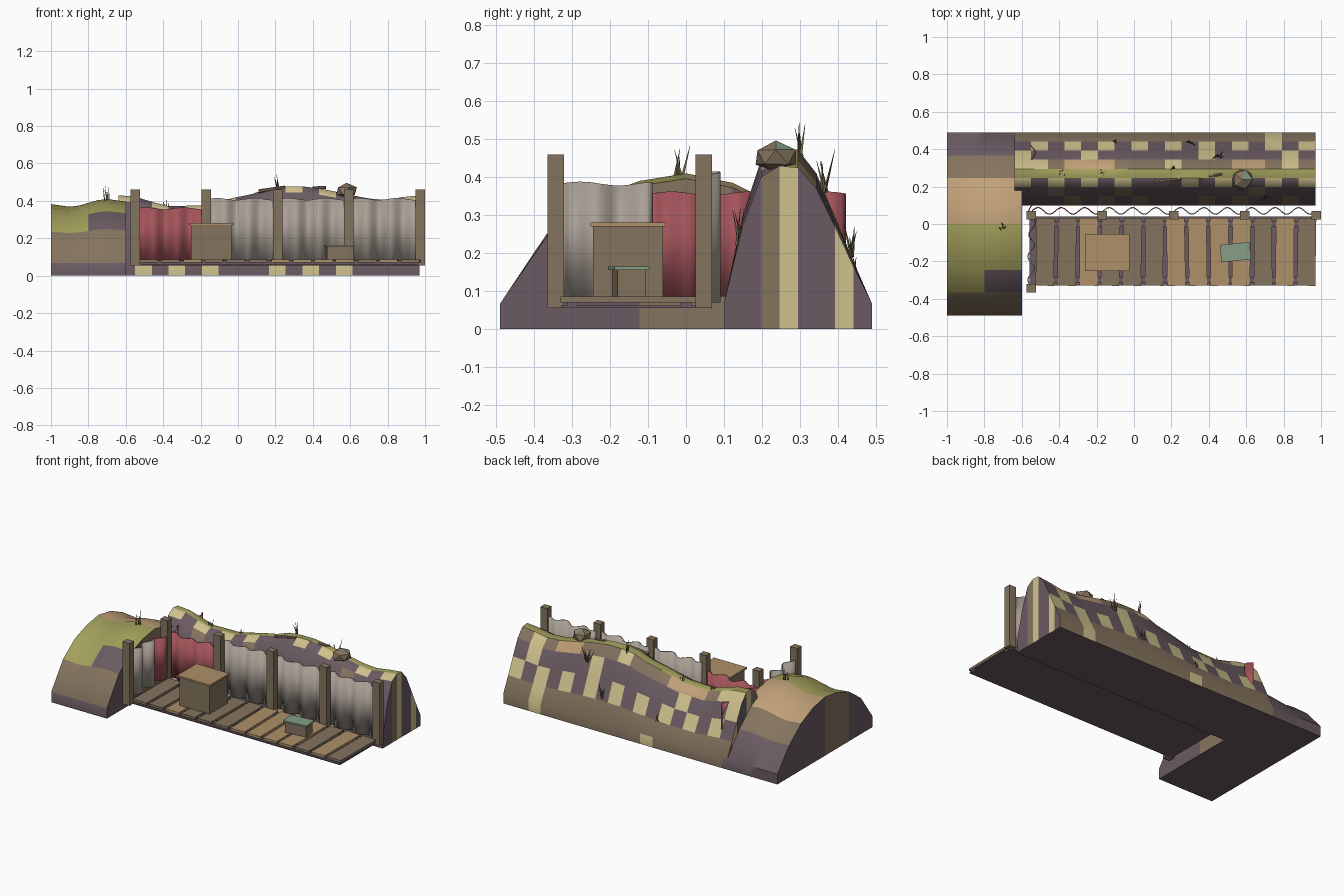
import bpy, bmesh, math, random
from mathutils import Vector

random.seed(4)
old = bpy.data.objects.get("Cube")
if old:
    bpy.data.objects.remove(old)


def colour(name, hexcode):
    rgb = [int(hexcode[i:i + 2], 16) / 255 for i in (0, 2, 4)]
    lin = [((c + 0.055) / 1.055) ** 2.4 for c in rgb] + [1]
    m = bpy.data.materials.new(name)
    m.use_nodes = True
    m.diffuse_color = lin
    m.node_tree.nodes["Principled BSDF"].inputs["Base Color"].default_value = lin
    return m


PURPLE = colour("dark purple earth", "6a5b62")
BROWN = colour("brown wood", "85745f")
CREAM = colour("cream earth", "cfc18d")
GREEN = colour("moss green", "a3a05c")
TAN = colour("tan earth", "c0a078")
RED = colour("red metal", "a4545a")
GREY = colour("grey metal", "a99f95")
TEAL = colour("pale teal", "869f86")
LIGHT = colour("light wood", "ae9069")
STRAW = colour("dry grass", "71664a")
EARTH = [PURPLE, BROWN, CREAM, GREEN, TAN]


def finish(bm, name, mats, smooth=None):
    bmesh.ops.recalc_face_normals(bm, faces=bm.faces)
    me = bpy.data.meshes.new(name)
    bm.to_mesh(me)
    bm.free()
    ob = bpy.data.objects.new(name, me)
    bpy.context.collection.objects.link(ob)
    for m in mats:
        me.materials.append(m)
    if smooth:
        bpy.ops.object.select_all(action="DESELECT")
        ob.select_set(True)
        bpy.context.view_layer.objects.active = ob
        bpy.ops.object.shade_smooth_by_angle(angle=math.radians(smooth))
    return ob


def box(name, lo, hi, mat, turn=0):
    lo, hi = Vector(lo), Vector(hi)
    bm = bmesh.new()
    bmesh.ops.create_cube(bm, size=1)
    bmesh.ops.scale(bm, vec=hi - lo, verts=bm.verts)
    ob = finish(bm, name, [mat])
    ob.location = (lo + hi) / 2
    ob.rotation_euler.z = math.radians(turn)
    return ob


def lerp(points, t):
    for (a, u), (b, v) in zip(points, points[1:]):
        if t <= b:
            k = max(0, (t - a) / (b - a))
            return u + (v - u) * (3 * k * k - 2 * k ** 3)
    return points[-1][1]


# Earth bank: a ridge swept along x, coloured cell by cell from row patterns
def bank(name, x0, x1, n, y0, y1, crest, heights, rows, ends, foot=0.067):
    bm = bmesh.new()
    m = len(heights) - 1
    ys = [y0 + (y1 - y0) * j / m for j in range(m + 1)]
    rings = []
    for i in range(n + 1):
        x = x0 + (x1 - x0) * i / n
        s = lerp(crest, x)
        pts = [(y0, 0)] + [(y, foot + (h - foot) * s) for y, h in zip(ys, heights)] + [(y1, 0)]
        rings.append([bm.verts.new((x, y, z)) for y, z in pts])
    for i in range(n):
        a, b = rings[i], rings[i + 1]
        for j, row in enumerate(rows):
            f = bm.faces.new((a[j], b[j], b[j + 1], a[j + 1]))
            f.material_index = "PBCGT".index(row[i * len(row) // n])
        bm.faces.new((a[0], a[-1], b[-1], b[0]))
    for ring, code in zip((rings[0], rings[-1]), ends):
        low = [ring[0]] + [bm.verts.new((ring[0].co.x, y, 0)) for y in ys[1:-1]] + [ring[-1]]
        for j in range(m):
            f = bm.faces.new((low[j], low[j + 1], ring[j + 2], ring[j + 1]))
            f.material_index = "PBCGT".index(code[j])
    return finish(bm, name, EARTH, 40)


RIDGE = [0.067, 0.27, 0.40, 0.43, 0.425, 0.37, 0.27, 0.165, 0.067]
CREST = [(-0.64, 1.0), (-0.55, 0.98), (-0.38, 0.84), (-0.2, 0.85), (0, 0.97), (0.2, 1.12),
         (0.3, 1.14), (0.45, 1.1), (0.6, 1.0), (0.76, 0.93), (0.97, 1.0)]
bank("rear_bank", -0.64, 0.97, 18, 0.1, 0.49, CREST, RIDGE,
     ["PCPCPCPPPCPCPCPPPP",
      "PPPBPBPBPPPBPBPPBP",
      "PPBPPPBPPPPPPPBPPP",
      "CPCPCPCPPPCPCPPCPC",
      "G",
      "CCBTTTBBBCBBBTTBCB",
      "CPPPCPPPPPPCPPPPCP",
      "PCPCPCPCPCPCPCPCPC",
      "BBBBBBBBBBBBBBBCBB",
      "BBBBBBCBBBBBBBBCBB"], ("PPBCPPCP", "PPBCPPCP"))

MOUND = [0.067, 0.25, 0.345, 0.39, 0.41, 0.385, 0.325, 0.22, 0.067]
bank("left_bank", -1, -0.6, 8, -0.49, 0.49,
     [(-1, 0.92), (-0.9, 0.88), (-0.7, 1.0), (-0.6, 0.96)], MOUND,
     ["P", "B", "GP", "G", "G", "T", "T", "B", "P", "P"], ("PPBBPPPP", "PPPBBPPP"))

# Raised floor: sheet, two rails and loose planks
box("floor_sheet", (-0.56, -0.33, 0.055), (0.965, 0.04, 0.062), PURPLE)
for y in (-0.3, 0.0):
    box("floor_rail", (-0.53, y - 0.014, 0.06), (0.965, y + 0.014, 0.082), PURPLE)
for i, c in enumerate("BBLBBBLLLLBLB"):
    x = -0.475 + i * 0.1165
    box("floor_plank", (x - 0.049, -0.33, 0.07), (x + 0.049, 0.032, 0.086),
        LIGHT if c == "L" else BROWN, random.uniform(-1.3, 1.3))

# Posts
for x, y in [(-0.55, -0.343)] + [(-0.55 + 0.381 * k, 0.047) for k in range(5)]:
    box("post", (x - 0.025, y - 0.022, 0.055), (x + 0.025, y + 0.022, 0.46), BROWN)


# Corrugated sheets, running along x or along y
def corrugated(name, start, end, z0, z1, mat):
    start, end = Vector(start), Vector(end)
    d = end - start
    side = Vector((-d.y, d.x)).normalized()
    n = int(d.length / 0.012)
    bm = bmesh.new()
    cols = []
    for i in range(n + 1):
        s = d.length * i / n
        p = start + d * (i / n) + side * 0.018 * math.sin(2 * math.pi * s / 0.125)
        top = z1 + 0.005 * math.sin(s * 31)
        cols.append([bm.verts.new((p.x, p.y, z)) for z in (z0, top)])
    for a, b in zip(cols, cols[1:]):
        bm.faces.new((a[0], b[0], b[1], a[1]))
    ob = finish(bm, name, [mat], 50)
    mod = ob.modifiers.new("thickness", "SOLIDIFY")
    mod.thickness = 0.006
    mod.offset = 0


for k in range(4):
    x = -0.55 + 0.381 * k
    corrugated("rear_sheet", (x + 0.005, 0.07), (x + 0.376, 0.07), 0.07,
               0.41 if k else 0.36, GREY if k else RED)
corrugated("side_sheet_grey", (-0.55, -0.33), (-0.55, -0.09), 0.085, 0.383, GREY)
corrugated("side_sheet_red", (-0.545, -0.088), (-0.545, 0.42), 0.085, 0.357, RED)

# Crate and small box with lids
box("crate_body", (-0.25, -0.245, 0.086), (-0.035, -0.06, 0.272), BROWN)
box("crate_lid", (-0.262, -0.252, 0.27), (-0.025, -0.053, 0.281), LIGHT)
box("small_box_body", (0.472, -0.188, 0.086), (0.613, -0.112, 0.157), BROWN, 6)
box("small_box_lid", (0.463, -0.197, 0.155), (0.622, -0.104, 0.165), TEAL, 6)

# Boulder with a few mossy faces
bm = bmesh.new()
bmesh.ops.create_icosphere(bm, subdivisions=1, radius=1)
for v in bm.verts:
    v.co *= random.uniform(0.92, 1.06)
bmesh.ops.scale(bm, vec=(0.06, 0.06, 0.042), verts=bm.verts)
bm.normal_update()
for f in bm.faces:
    f.material_index = int(f.normal.z > 0.5 and f.normal.x > 0.1 and f.normal.y > -0.1)
finish(bm, "boulder", [BROWN, TEAL]).location = (0.58, 0.237, 0.453)


# Slim cone between two points, used for grass and twigs
def spike(bm, a, b, r0, r1, sides):
    a, b = Vector(a), Vector(b)
    d = b - a
    new = bmesh.ops.create_cone(bm, cap_ends=True, segments=sides, radius1=r0, radius2=r1,
                                depth=d.length)["verts"]
    rot = d.to_track_quat("Z", "Y").to_matrix()
    for v in new:
        v.co = rot @ v.co + (a + b) / 2


for x, y, z, h in [(-0.7, -0.02, 0.405, 0.09), (0.22, 0.3, 0.465, 0.085), (0.45, 0.36, 0.37, 0.11),
                   (-0.38, 0.27, 0.365, 0.06), (-0.17, 0.27, 0.365, 0.05), (0.7, 0.14, 0.23, 0.1),
                   (0.3, 0.43, 0.2, 0.09), (-0.1, 0.44, 0.16, 0.05)]:
    bm = bmesh.new()
    for k in range(5):
        lean = Vector((random.uniform(-0.35, 0.35), random.uniform(-0.3, 0.3), 1)) * h
        foot = Vector((x + random.uniform(-0.012, 0.012), y + random.uniform(-0.012, 0.012), z - 0.01))
        spike(bm, foot, foot + lean * random.uniform(0.6, 1.05), 0.005, 0.0005, 3)
    finish(bm, "grass_tuft", [STRAW])

# Fallen branches on the crest
for a, b in [((0.11, 0.225, 0.452), (0.25, 0.24, 0.475)), ((0.4, 0.255, 0.468), (0.47, 0.265, 0.472))]:
    bm = bmesh.new()
    spike(bm, a, b, 0.01, 0.007, 6)
    finish(bm, "branch", [BROWN])
